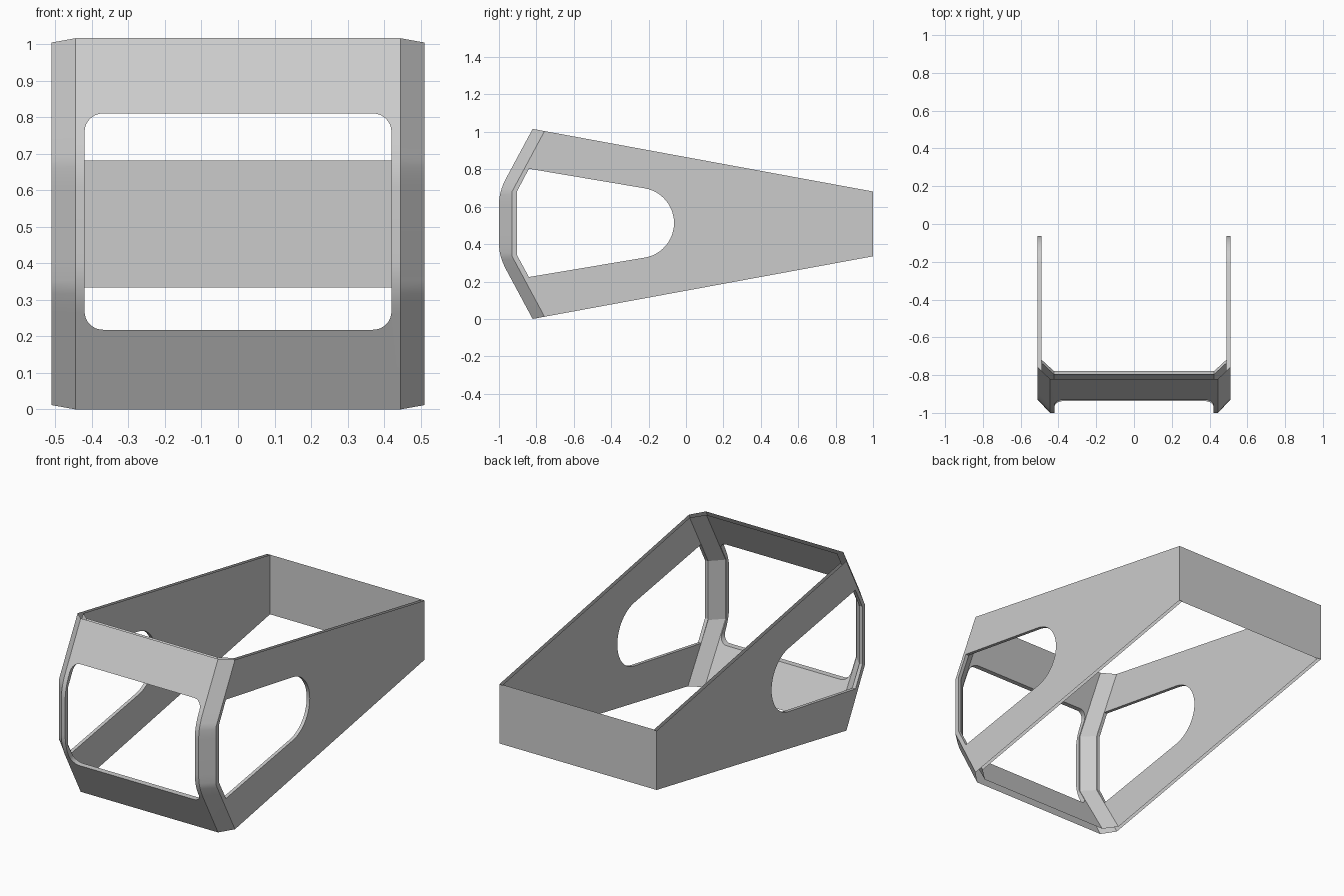
import bpy, bmesh, math
from mathutils import Vector

if "Cube" in bpy.data.objects:
    bpy.data.objects.remove(bpy.data.objects["Cube"])

LOW, HIGH = 0.335, 0.681        # heights where the front face bends back
LEAN = 0.18 / 0.335             # backward lean of the sloped front panels


def shift(z, blend):
    """How far the front moves back at height z, with an optional rounded bend."""
    d = max(LOW - z, z - HIGH)
    if blend and abs(d) < blend:
        return LEAN * (d + blend) ** 2 / (4 * blend)
    return LEAN * max(d, 0)


def make_object(name, bm):
    bmesh.ops.recalc_face_normals(bm, faces=bm.faces)
    mesh = bpy.data.meshes.new(name)
    bm.to_mesh(mesh)
    bm.free()
    ob = bpy.data.objects.new(name, mesh)
    bpy.context.collection.objects.link(ob)
    return ob


def hull(name, front_x, front_y, side_x, side_y, back_y, ends, blend=0, extra=0):
    """Chamfered box whose front follows the bent profile."""
    t = blend or 0.07
    steps = [-t + t * i / 4 for i in range(9)]
    levels = sorted([ends[0], ends[1]] + [LOW + s for s in steps] + [HIGH + s for s in steps])
    bm = bmesh.new()
    rings = []
    for z in levels:
        thick = extra * max(0, LOW - z) / LOW
        fy = front_y + shift(z, blend) + thick
        sy = side_y + shift(z, 0) + thick
        half = [(front_x, fy), (side_x, sy), (side_x, back_y)]
        loop = half + [(-x, y) for x, y in reversed(half)]
        rings.append([bm.verts.new((x, y, z)) for x, y in loop])
    for a, b in zip(rings, rings[1:]):
        for i in range(6):
            j = (i + 1) % 6
            bm.faces.new((a[i], a[j], b[j], b[i]))
    bm.faces.new(rings[0])
    bm.faces.new(rings[-1])
    return make_object(name, bm)


def prism(name, points, direction):
    bm = bmesh.new()
    face = bm.faces.new([bm.verts.new(p) for p in points])
    new = bmesh.ops.extrude_face_region(bm, geom=[face])["geom"]
    verts = [v for v in new if isinstance(v, bmesh.types.BMVert)]
    bmesh.ops.translate(bm, verts=verts, vec=direction)
    return make_object(name, bm)


def cut(target, cutter):
    cutter.hide_render = True
    mod = target.modifiers.new("cut", "BOOLEAN")
    mod.operation = "DIFFERENCE"
    mod.solver = "EXACT"
    mod.object = cutter
    bpy.ops.object.select_all(action="DESELECT")
    bpy.context.view_layer.objects.active = target
    target.select_set(True)
    bpy.ops.object.modifier_apply(modifier=mod.name)
    bpy.data.objects.remove(cutter)


# Outer skin, hollowed by the inner skin
frame = hull("window_frame_shell", 0.445, -1.0, 0.51, -0.93, 1.0, (-0.2, 1.2), blend=0.07)
cut(frame, hull("inner_cutter", 0.424, -0.972, 0.49, -0.905, 0.996, (-0.3, 1.3), extra=0.018))

# Front window: rounded rectangle
r, corners = 0.05, []
for cx, cz, start in ((0.37, 0.76, 0), (-0.37, 0.76, 90), (-0.37, 0.268, 180), (0.37, 0.268, 270)):
    for i in range(9):
        a = math.radians(start + 90 * i / 8)
        corners.append((cx + r * math.cos(a), -1.2, cz + r * math.sin(a)))
cut(frame, prism("front_window_cutter", corners, Vector((0, 0.6, 0))))

# Side windows: slanted front, round back end
side = [(-0.84, 0.803), (-0.904, 0.681), (-0.904, 0.342), (-0.84, 0.224)]
for i in range(25):
    a = math.radians(-80.4 + 160.8 * i / 24)
    side.append((-0.252 + 0.188 * math.cos(a), 0.513 + 0.188 * math.sin(a)))
cut(frame, prism("side_window_cutter", [(-0.7, y, z) for y, z in side], Vector((1.4, 0, 0))))

# Trim along the tapering top and bottom, leaving the edges between the skins open
bm = bmesh.new()
bm.from_mesh(frame.data)
for z, up in ((1.016, 1), (0, -1)):
    bmesh.ops.bisect_plane(bm, geom=bm.verts[:] + bm.edges[:] + bm.faces[:], dist=1e-5,
                           plane_co=(0, -0.82, z),
                           plane_no=Vector((0, 0.184, up)).normalized(), clear_outer=True)
bm.to_mesh(frame.data)
bm.free()

# One plain grey
grey = bpy.data.materials.new("light_grey")
grey.diffuse_color = (0.6, 0.6, 0.6, 1)
grey.use_nodes = True
grey.node_tree.nodes["Principled BSDF"].inputs["Base Color"].default_value = grey.diffuse_color
frame.data.materials.clear()
frame.data.materials.append(grey)
for p in frame.data.polygons:
    p.material_index = 0
bpy.ops.object.select_all(action="DESELECT")
frame.select_set(True)
bpy.context.view_layer.objects.active = frame
bpy.ops.object.shade_smooth_by_angle(angle=math.radians(20))
